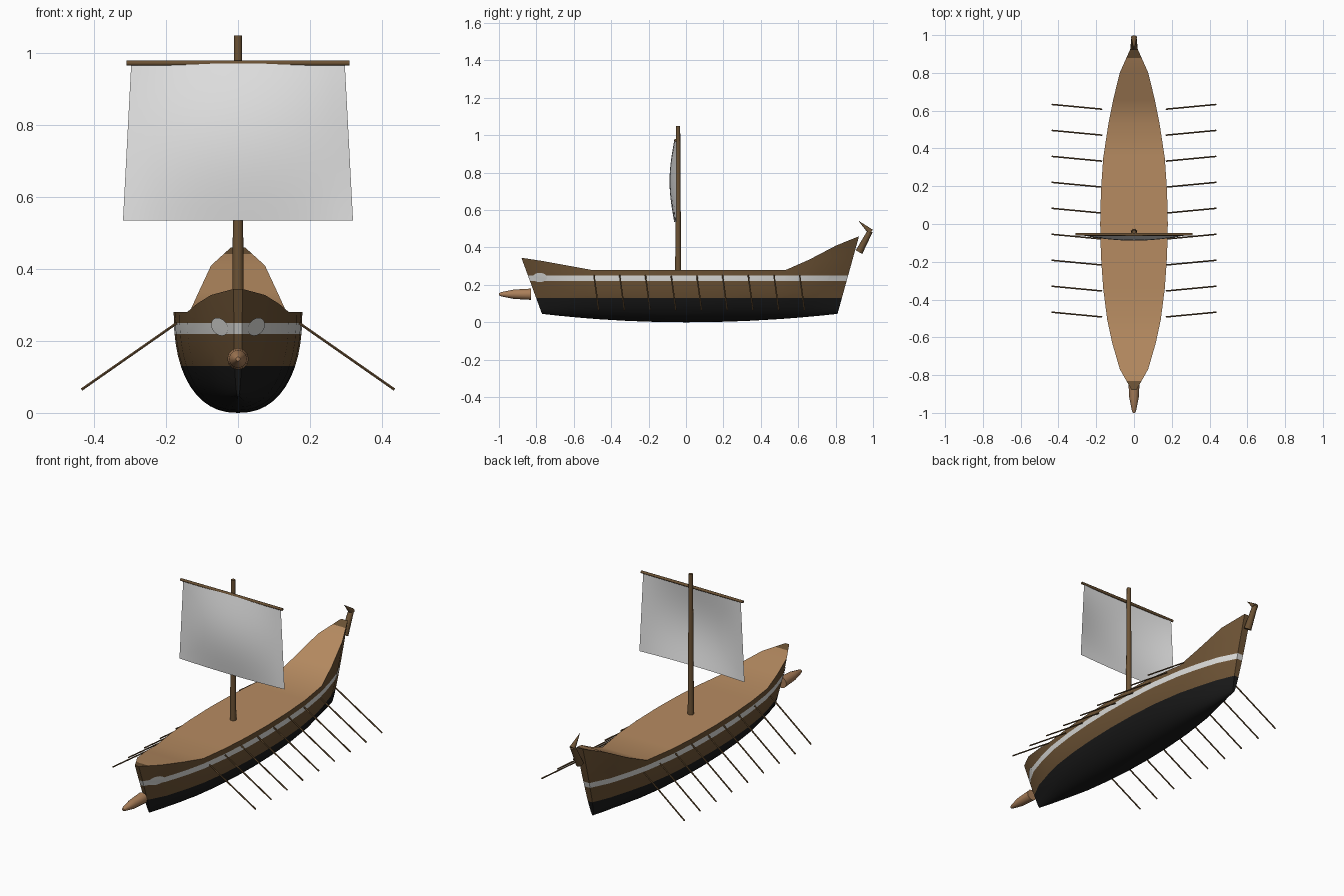
import bpy, bmesh, math
from mathutils import Vector
from mathutils.bvhtree import BVHTree

cube = bpy.data.objects.get("Cube")
if cube:
    bpy.data.objects.remove(cube, do_unlink=True)


def material(name, r, g, b):
    m = bpy.data.materials.new(name)
    m.diffuse_color = (r, g, b, 1)
    m.use_nodes = True
    node = next(n for n in m.node_tree.nodes if n.type == 'BSDF_PRINCIPLED')
    node.inputs["Base Color"].default_value = (r, g, b, 1)
    node.inputs["Roughness"].default_value = 0.8
    return m


WOOD = material("dark wood", 0.15, 0.085, 0.035)
DECK = material("deck planks", 0.47, 0.26, 0.12)
TAR = material("black tar", 0.01, 0.01, 0.01)
WHITE = material("white paint", 0.7, 0.7, 0.68)
CANVAS = material("sail cloth", 0.8, 0.8, 0.8)
BRONZE = material("bronze", 0.4, 0.21, 0.1)


def finish(bm, name, mats, angle=40):
    """Turn a bmesh into a smooth-shaded object."""
    mesh = bpy.data.meshes.new(name)
    bm.to_mesh(mesh)
    bm.free()
    for m in mats:
        mesh.materials.append(m)
    ob = bpy.data.objects.new(name, mesh)
    bpy.context.collection.objects.link(ob)
    bpy.ops.object.select_all(action='DESELECT')
    ob.select_set(True)
    bpy.context.view_layer.objects.active = ob
    bpy.ops.object.shade_smooth_by_angle(angle=math.radians(angle))
    return ob


def spar(name, points, mat, sides=12):
    """Round tapered part through (position, radius) points on one line."""
    bm = bmesh.new()
    axis = Vector(points[-1][0]) - Vector(points[0][0])
    turn = axis.to_track_quat('Z', 'Y')
    rings = []
    for pos, r in points:
        angles = [math.tau * i / sides for i in range(sides)]
        rings.append([bm.verts.new(Vector(pos) + turn @ Vector((r * math.cos(a), r * math.sin(a), 0)))
                      for a in angles])
    for a, b in zip(rings, rings[1:]):
        for i in range(sides):
            j = (i + 1) % sides
            bm.faces.new((a[i], a[j], b[j], b[i]))
    bm.faces.new(rings[0][::-1])
    bm.faces.new(rings[-1])
    return finish(bm, name, [mat])


# Hull stations: position along length, half width, sheer height
STATIONS = [(-1, .012, .345), (-.88, .075, .328), (-.73, .115, .303), (-.59, .142, .28),
            (-.4, .163, .28), (-.2, .175, .28), (0, .179, .28), (.2, .175, .28),
            (.4, .163, .28), (.61, .135, .28), (.74, .11, .335), (.88, .075, .41),
            (1, .02, .46)]
SEG = 24


def hull_point(s, half, top, k):
    a = math.pi * k / SEG
    keel = .045 * s * s
    x = half * math.copysign(abs(math.cos(a)) ** .87, math.cos(a)) if k * 2 != SEG else 0
    z = top - (top - keel) * max(math.sin(a), 0) ** .87
    low, high, tip = (.77, .88, .345) if s < 0 else (.81, .925, .46)
    rake = max(0, (z - .045) / (tip - .045))
    return Vector((x, s * (low + (high - low) * rake), z))


# Hull with deck, cut along the painted waterline and stripe
bm = bmesh.new()
rings = [[bm.verts.new(hull_point(*st, k)) for k in range(SEG + 1)] for st in STATIONS]
for a, b in zip(rings, rings[1:]):
    for k in range(SEG):
        bm.faces.new((a[k], a[k + 1], b[k + 1], b[k]))
    bm.faces.new((a[SEG], a[0], b[0], b[SEG]))
bm.faces.new(rings[0])
bm.faces.new(rings[-1])
bmesh.ops.recalc_face_normals(bm, faces=bm.faces)
hull_tree = BVHTree.FromBMesh(bm)
cuts = [((0, 0, h), (0, 0, 1)) for h in (.13, .22, .25)] + [((0, y, 0), (0, 1, 0)) for y in (-.83, .88)]
for co, no in cuts:
    bmesh.ops.bisect_plane(bm, geom=bm.verts[:] + bm.edges[:] + bm.faces[:],
                           plane_co=co, plane_no=no, dist=1e-5)
for f in bm.faces:
    c = f.calc_center_median()
    if f.normal.z > .6:
        f.material_index = 1 if -.83 < c.y < .88 else 0
    elif c.z < .13:
        f.material_index = 2
    elif .22 < c.z < .25:
        f.material_index = 3
finish(bm, "hull", [WOOD, DECK, TAR, WHITE], 35)

# Painted eyes, thin plates that follow the bow
for side, label in ((1, "left"), (-1, "right")):
    bm = bmesh.new()
    bmesh.ops.create_circle(bm, cap_ends=True, cap_tris=True, segments=20, radius=1)
    bmesh.ops.subdivide_edges(bm, edges=bm.edges[:], cuts=2, use_grid_fill=True)
    for v in bm.verts:
        start = Vector((side, -.78 + v.co.x * .038, .24 + v.co.y * .025))
        hit, normal, _, _ = hull_tree.ray_cast(start, Vector((-side, 0, 0)))
        v.co = hit + normal * .003 if hit else Vector((side * .03, start.y, start.z))
    bmesh.ops.recalc_face_normals(bm, faces=bm.faces)
    if sum(f.normal.x for f in bm.faces) * side < 0:
        bmesh.ops.reverse_faces(bm, faces=bm.faces)
    finish(bm, label + "_eye", [WHITE])

# Ram and stern ornament
spar("ram", [((0, -.83, .15), .03), ((0, -.92, .15), .025), ((0, -.985, .15), .012),
             ((0, -1, .15), .006)], BRONZE)
spar("stern_post", [((0, .925, .375), .02), ((0, .985, .488), .014)], WOOD)
spar("stern_hook", [((0, .988, .483), .016), ((0, .925, .54), .001)], WOOD)

# Mast and yard
spar("mast", [((0, -.042, .27), .016), ((0, -.042, 1.05), .011)], WOOD, 16)
spar("yard", [((-.31, -.055, .973), .007), ((0, -.055, .973), .008), ((.31, -.055, .973), .007)], WOOD)

# Billowing sail
bm = bmesh.new()
bmesh.ops.create_grid(bm, x_segments=16, y_segments=12, size=1)
for v in bm.verts:
    u, h = v.co.x, (v.co.y + 1) / 2
    belly = (1 - u * u) * (.3 + .7 * math.sin(math.pi * h))
    v.co = (u * (.32 - .023 * h), -.052 - .036 * belly, .535 + .438 * h)
finish(bm, "sail", [CANVAS])

# Nine oars on each side
for side, label in ((1, "left"), (-1, "right")):
    for i in range(9):
        y = -.492 + .1375 * i
        spar(f"{label}_oar_{i + 1}", [((side * .17, y, .25), .004),
                                      ((side * .435, y + .025, .065), .004)], WOOD, 6)
